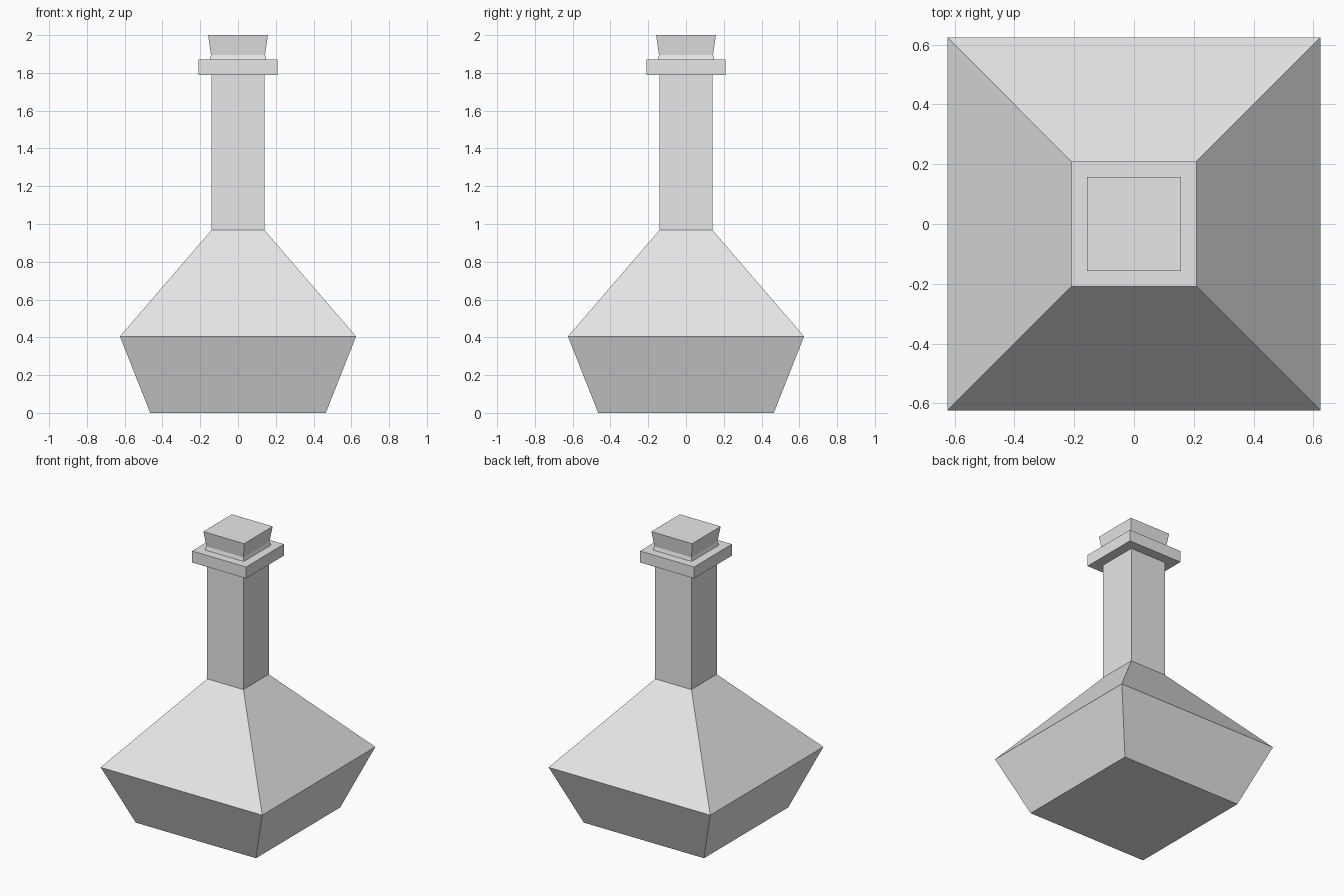
import bpy, bmesh

if "Cube" in bpy.data.objects:
    bpy.data.objects.remove(bpy.data.objects["Cube"])

glass = bpy.data.materials.new("light grey")
glass.diffuse_color = (0.8, 0.8, 0.8, 1)
glass.use_nodes = True
glass.node_tree.nodes["Principled BSDF"].inputs["Base Color"].default_value = glass.diffuse_color


def square_loft(name, profile, cap_bottom=False, cap_top=False):
    """Stack square rings from (half width, height) pairs and skin them."""
    bm = bmesh.new()
    rings = [[bm.verts.new((sx * h, sy * h, z))
              for sx, sy in ((-1, -1), (1, -1), (1, 1), (-1, 1))]
             for h, z in profile]
    for lower, upper in zip(rings, rings[1:]):
        for i in range(4):
            j = (i + 1) % 4
            bm.faces.new((lower[i], lower[j], upper[j], upper[i]))
    if cap_bottom:
        bm.faces.new(rings[0][::-1])
    if cap_top:
        bm.faces.new(rings[-1])
    mesh = bpy.data.meshes.new(name)
    bm.to_mesh(mesh)
    bm.free()
    mesh.materials.append(glass)
    obj = bpy.data.objects.new(name, mesh)
    bpy.context.collection.objects.link(obj)
    return obj


# Flared base and sloping shoulders
square_loft("flask_body", [(0.465, 0), (0.625, 0.405), (0.14, 0.968)], cap_bottom=True)
# Straight neck
square_loft("neck", [(0.14, 0.968), (0.14, 1.79)])
# Collar: underside, rim and top ledge in to the stopper
square_loft("collar", [(0.14, 1.79), (0.209, 1.79), (0.209, 1.87), (0.15, 1.87)])
# Stopper, pinched just above the collar
square_loft("stopper", [(0.15, 1.87), (0.143, 1.895), (0.158, 2.0)], cap_top=True)
